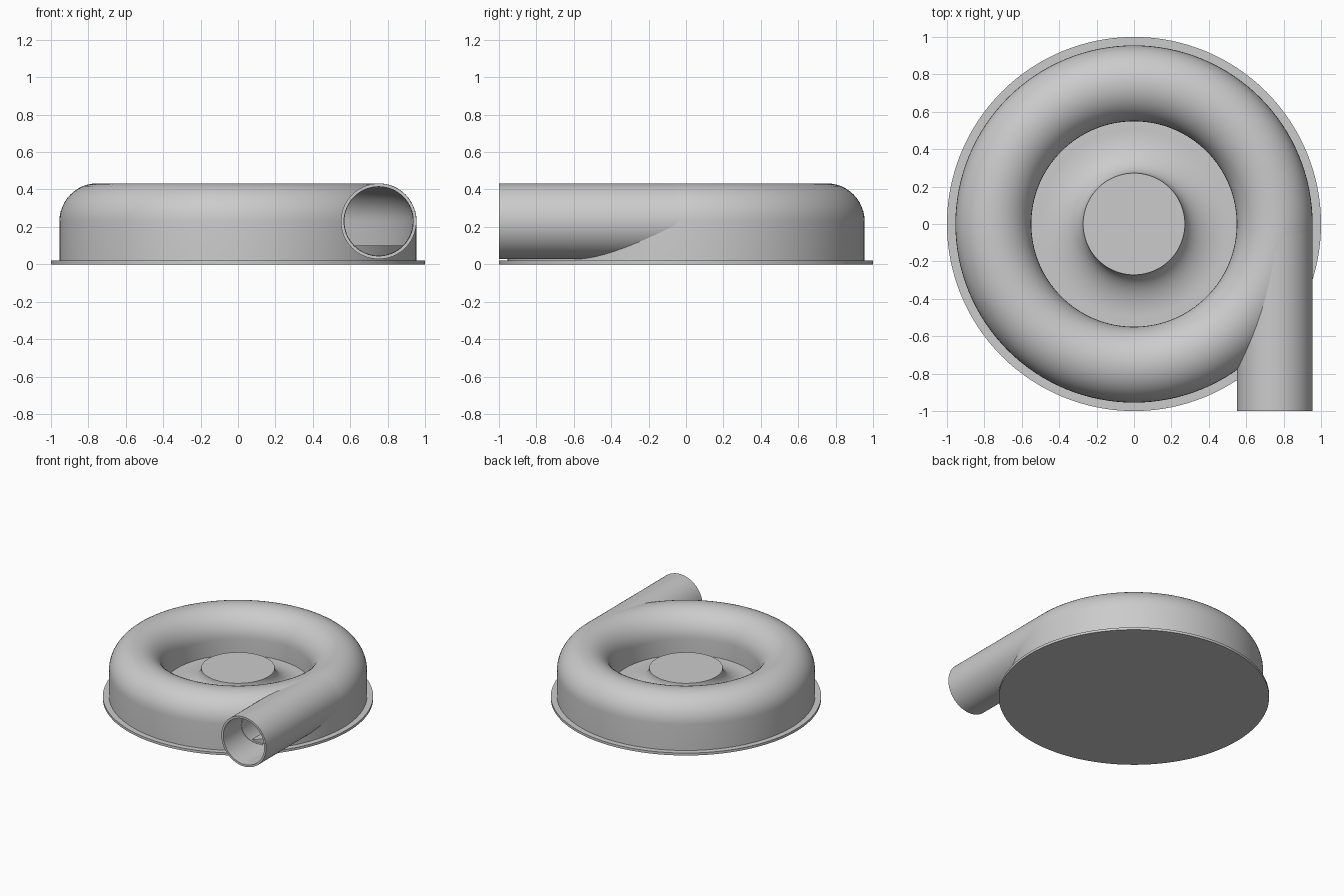
import bpy
import bmesh
from math import radians, pi, cos, sin
from mathutils import Matrix, Vector

if "Cube" in bpy.data.objects:
    bpy.data.objects.remove(bpy.data.objects["Cube"], do_unlink=True)

metal = bpy.data.materials.new("grey_metal")
metal.use_nodes = True
GREY = (0.6, 0.6, 0.6, 1)
metal.diffuse_color = GREY
metal.node_tree.nodes["Principled BSDF"].inputs["Base Color"].default_value = GREY

TUBE_R, RING_R, AXIS_Z = 0.203, 0.752, 0.23
WALL, FLANGE_Z, FLOOR_Z = 0.018, 0.02, 0.10


def lathe(name, profile, steps=128, closed=False):
    """Spin a (radius, height) profile around z."""
    bm = bmesh.new()
    verts = [bm.verts.new((r, 0, z)) for r, z in profile]
    edges = [bm.edges.new(pair) for pair in zip(verts, verts[1:])]
    if closed:
        edges.append(bm.edges.new((verts[-1], verts[0])))
    bmesh.ops.spin(bm, geom=verts + edges, cent=(0, 0, 0), axis=(0, 0, 1),
                   angle=2 * pi, steps=steps)
    bmesh.ops.remove_doubles(bm, verts=bm.verts, dist=1e-5)
    bmesh.ops.recalc_face_normals(bm, faces=bm.faces)
    mesh = bpy.data.meshes.new(name)
    bm.to_mesh(mesh)
    bm.free()
    obj = bpy.data.objects.new(name, mesh)
    bpy.context.collection.objects.link(obj)
    mesh.materials.append(metal)
    return obj


def along_outlet(obj, y_start):
    """Lay a lathed part along +y on the outlet axis."""
    obj.data.transform(Matrix.Translation((RING_R, y_start, AXIS_Z))
                       @ Matrix.Rotation(radians(-90), 4, "X"))


def smooth(obj):
    bpy.ops.object.select_all(action="DESELECT")
    obj.select_set(True)
    bpy.context.view_layer.objects.active = obj
    bpy.ops.object.shade_smooth_by_angle(angle=radians(30))


def arch(radius, n=24):
    """Half circle from the outer to the inner side of the ring."""
    return [(RING_R + radius * cos(pi * i / n), AXIS_Z + radius * sin(pi * i / n))
            for i in range(n + 1)]


# Base flange
flange = lathe("base_flange", [(0, 0), (1, 0), (1, FLANGE_Z), (0, FLANGE_Z)])

# Ring housing: hollow shell with a round top and straight walls
inner_r = TUBE_R - WALL
lip = FLOOR_Z
outer = [(RING_R + TUBE_R, FLANGE_Z)] + arch(TUBE_R) + [(RING_R - TUBE_R, lip)]
inner = [(RING_R - inner_r, lip)] + arch(inner_r)[::-1] + [(RING_R + inner_r, FLANGE_Z)]
housing = lathe("ring_housing", outer + inner, closed=True)

# Opening for the outlet
bore_r = inner_r - 0.002
bore = lathe("outlet_cutter", [(0, 0), (bore_r, 0), (bore_r, 1.08), (0, 1.08)], 64)
along_outlet(bore, -1.1)
bore.hide_render = True
cut = housing.modifiers.new("outlet_opening", "BOOLEAN")
cut.operation, cut.solver, cut.object = "DIFFERENCE", "EXACT", bore
bpy.context.view_layer.objects.active = housing
bpy.ops.object.modifier_apply(modifier=cut.name)
bpy.data.objects.remove(bore, do_unlink=True)

# Raised floor with a flared hub
HUB_R, HUB_Z, FLARE = 0.272, 0.25, 0.23
flare = [(HUB_R + FLARE * (1 - cos(a)), HUB_Z - (HUB_Z - FLOOR_Z) * sin(a))
         for a in (pi / 2 * i / 16 for i in range(17))]
floor_r = RING_R + inner_r + 0.005
floor = lathe("floor_and_hub", [(0, HUB_Z)] + flare
              + [(floor_r, FLOOR_Z), (floor_r, FLANGE_Z), (0, FLANGE_Z)])

# Tangential outlet pipe
pipe_r = TUBE_R - 0.001
pipe = lathe("outlet_pipe", [(pipe_r, 0), (pipe_r, 0.98), (inner_r, 0.98), (inner_r, 0)],
             64, closed=True)
along_outlet(pipe, -1)

for part in (flange, housing, floor, pipe):
    smooth(part)
